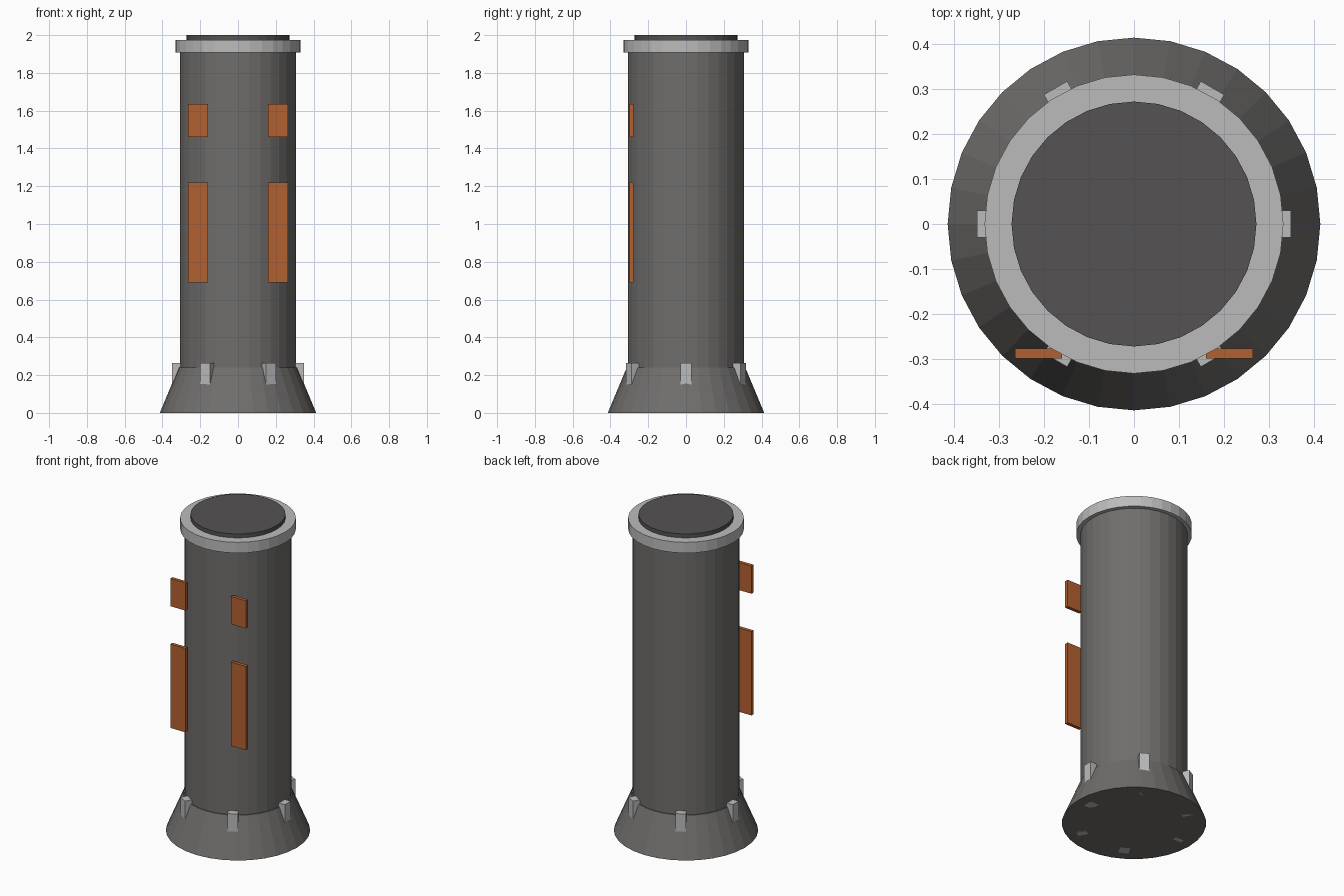
import bpy
from math import cos, sin, pi

if "Cube" in bpy.data.objects:
    bpy.data.objects.remove(bpy.data.objects["Cube"])

SIDES = 32


def material(name, rgb):
    m = bpy.data.materials.new(name)
    m.diffuse_color = (*rgb, 1)
    m.use_nodes = True
    m.node_tree.nodes["Principled BSDF"].inputs["Base Color"].default_value = m.diffuse_color
    return m


DARK = material("dark_metal", (0.16, 0.155, 0.15))
CAP = material("cap_metal", (0.09, 0.085, 0.085))
LIGHT = material("light_metal", (0.5, 0.5, 0.5))
RUST = material("orange_panel", (0.45, 0.12, 0.03))


def finish(name, mat):
    ob = bpy.context.object
    ob.name = name
    ob.data.materials.append(mat)
    return ob


def drum(name, r_bottom, r_top, z0, z1, mat):
    """Upright faceted cone or cylinder with a vertex on +x."""
    bpy.ops.mesh.primitive_cone_add(vertices=SIDES, radius1=r_bottom, radius2=r_top,
                                    depth=z1 - z0, location=(0, 0, (z0 + z1) / 2))
    return finish(name, mat)


def box(name, centre, size, mat, turn=0):
    bpy.ops.mesh.primitive_cube_add(size=1, location=centre, rotation=(0, 0, turn))
    ob = finish(name, mat)
    ob.scale = size
    return ob


# Flared base, main tube, collar and top cap
drum("flared_base", 0.414, 0.314, 0, 0.24, DARK)
drum("main_tube", 0.308, 0.308, 0.2, 1.94, DARK)
drum("top_collar", 0.332, 0.332, 1.907, 1.975, LIGHT)
drum("top_cap", 0.272, 0.272, 1.94, 2.0, CAP)

# Six clamps standing through the flared base
for i in range(6):
    a = i * pi / 3
    box(f"base_clamp_{i + 1}", (0.319 * cos(a), 0.319 * sin(a), 0.1325),
        (0.06, 0.06, 0.265), LIGHT, a)

# Paired orange panels on the front
for side, label in ((-1, "left"), (1, "right")):
    for part, z0, z1 in (("lower", 0.69, 1.22), ("upper", 1.46, 1.635)):
        box(f"{part}_panel_{label}", (side * 0.212, -0.288, (z0 + z1) / 2),
            (0.105, 0.022, z1 - z0), RUST)
